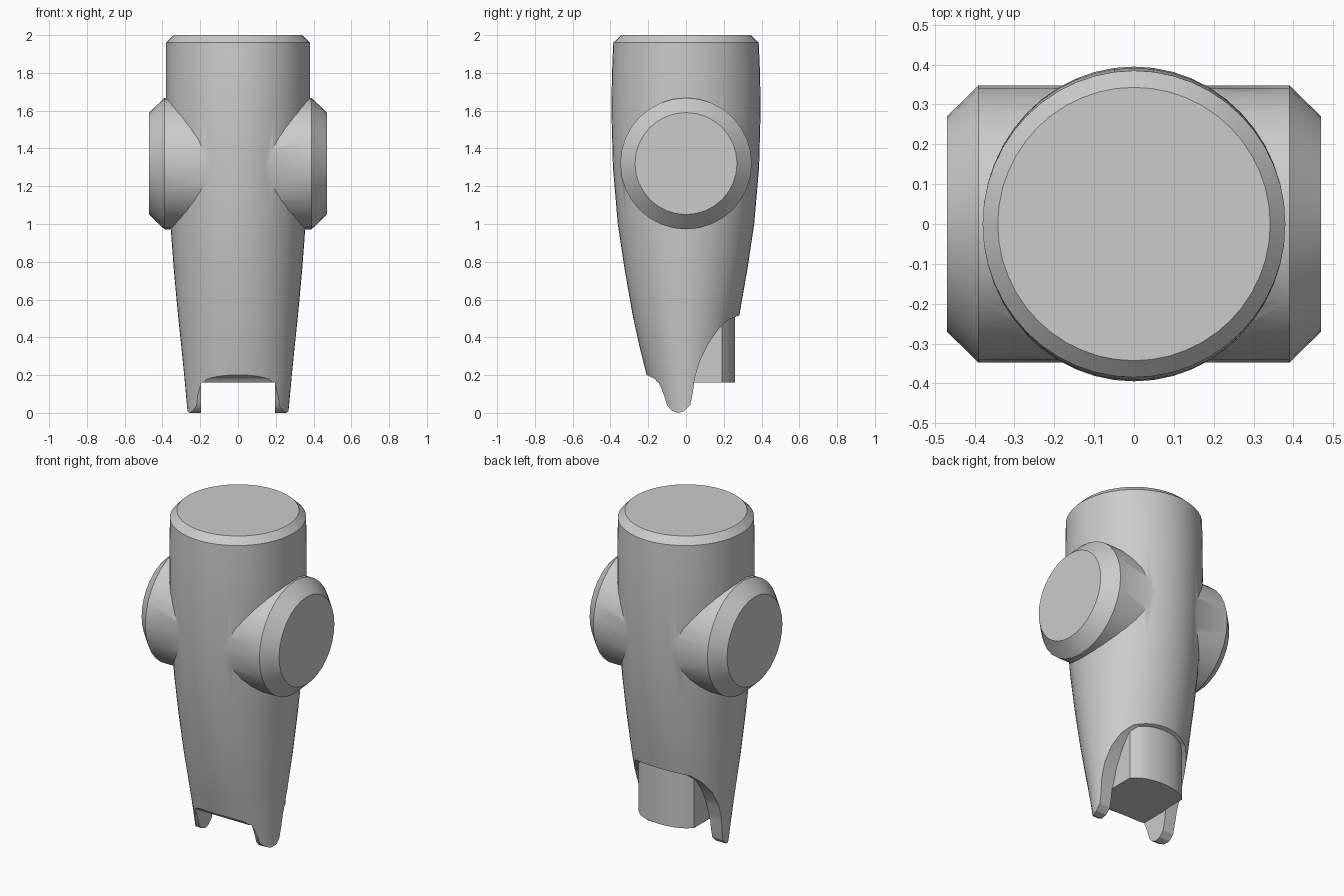
import bpy, bmesh, math
from mathutils import Matrix

cube = bpy.data.objects.get("Cube")
if cube:
    bpy.data.objects.remove(cube)

grey = bpy.data.materials.new("plain grey")
grey.use_nodes = True
colour = (0.6, 0.6, 0.6, 1)
grey.diffuse_color = colour
grey.node_tree.nodes["Principled BSDF"].inputs["Base Color"].default_value = colour


def make_object(name, bm):
    bmesh.ops.recalc_face_normals(bm, faces=bm.faces)
    mesh = bpy.data.meshes.new(name)
    bm.to_mesh(mesh)
    bm.free()
    ob = bpy.data.objects.new(name, mesh)
    bpy.context.collection.objects.link(ob)
    mesh.materials.append(grey)
    return ob


def loft(name, rings, sides):
    """Stack elliptical rings given as (height, x radius, y radius)."""
    bm = bmesh.new()
    loops = []
    for z, rx, ry in rings:
        angles = [2 * math.pi * i / sides for i in range(sides)]
        loops.append([bm.verts.new((rx * math.cos(a), ry * math.sin(a), z)) for a in angles])
    for low, high in zip(loops, loops[1:]):
        for i in range(sides):
            j = (i + 1) % sides
            bm.faces.new((low[i], low[j], high[j], high[i]))
    bm.faces.new(loops[0])
    bm.faces.new(loops[-1])
    return make_object(name, bm)


def prism(name, points, direction):
    """Extrude a closed outline of 3D points."""
    bm = bmesh.new()
    face = bm.faces.new([bm.verts.new(p) for p in points])
    new = bmesh.ops.extrude_face_region(bm, geom=[face])["geom"]
    verts = [v for v in new if isinstance(v, bmesh.types.BMVert)]
    bmesh.ops.translate(bm, verts=verts, vec=direction)
    return make_object(name, bm)


def combine(target, other, operation):
    mod = target.modifiers.new(operation.lower(), "BOOLEAN")
    mod.object, mod.operation, mod.solver = other, operation, "EXACT"
    bpy.context.view_layer.objects.active = target
    bpy.ops.object.modifier_apply(modifier=mod.name)
    bpy.data.objects.remove(other)


# Tapered oval body with a bevelled top
body = loft("tapered_body", [
    (-0.05, 0.262, 0.15), (0.2, 0.285, 0.208), (0.35, 0.3, 0.246), (0.52, 0.318, 0.283),
    (0.76, 0.34, 0.325), (1.0, 0.358, 0.361), (1.3, 0.372, 0.387), (1.6, 0.38, 0.395),
    (1.8, 0.38, 0.392), (1.96, 0.38, 0.385), (2.0, 0.342, 0.343)], 48)

# Side outline that shapes the two prongs and the open back
outline = [(-0.6, 0.2), (-0.205, 0.2), (-0.165, 0.18), (-0.135, 0.14), (-0.115, 0.09),
           (-0.1, 0.04), (-0.075, 0.012), (-0.045, 0.0), (-0.01, 0.008), (0.022, 0.04),
           (0.035, 0.1), (0.045, 0.18), (0.075, 0.28), (0.12, 0.37), (0.17, 0.44),
           (0.22, 0.49), (0.29, 0.52), (0.6, 0.52), (0.6, 2.1), (-0.6, 2.1)]
combine(body, prism("prong_outline", [(-0.8, y, z) for y, z in outline], (1.6, 0, 0)), "INTERSECT")

# Square gap between the prongs
gap = [(-0.195, -0.6, -0.2), (0.195, -0.6, -0.2), (0.195, 0.6, -0.2), (-0.195, 0.6, -0.2)]
combine(body, prism("prong_gap", gap, (0, 0, 0.36)), "DIFFERENCE")

# Cross pin with bevelled flat ends
pin = loft("cross_pin", [(-0.47, 0.27, 0.27), (-0.39, 0.348, 0.348),
                         (0.39, 0.348, 0.348), (0.47, 0.27, 0.27)], 32)
pin.data.transform(Matrix.Translation((0, 0, 1.32)) @ Matrix.Rotation(math.pi / 2, 4, "Y"))
combine(body, pin, "UNION")

# Inner core with flat sides and a rounded back
plan = [(-0.19, -0.08), (0.19, -0.08), (0.19, 0.15)]
for i in range(11):
    x = 0.19 - 0.038 * i
    plan.append((x, 0.16 + 0.1 * math.sqrt(max(0, 1 - (x / 0.2) ** 2))))
plan.append((-0.19, 0.15))
core = prism("inner_core", [(x, y, 0.16) for x, y in plan], (0, 0, 0.4))

for ob in (body, core):
    bpy.ops.object.select_all(action="DESELECT")
    ob.select_set(True)
    bpy.context.view_layer.objects.active = ob
    bpy.ops.object.shade_smooth_by_angle(angle=math.radians(30))
